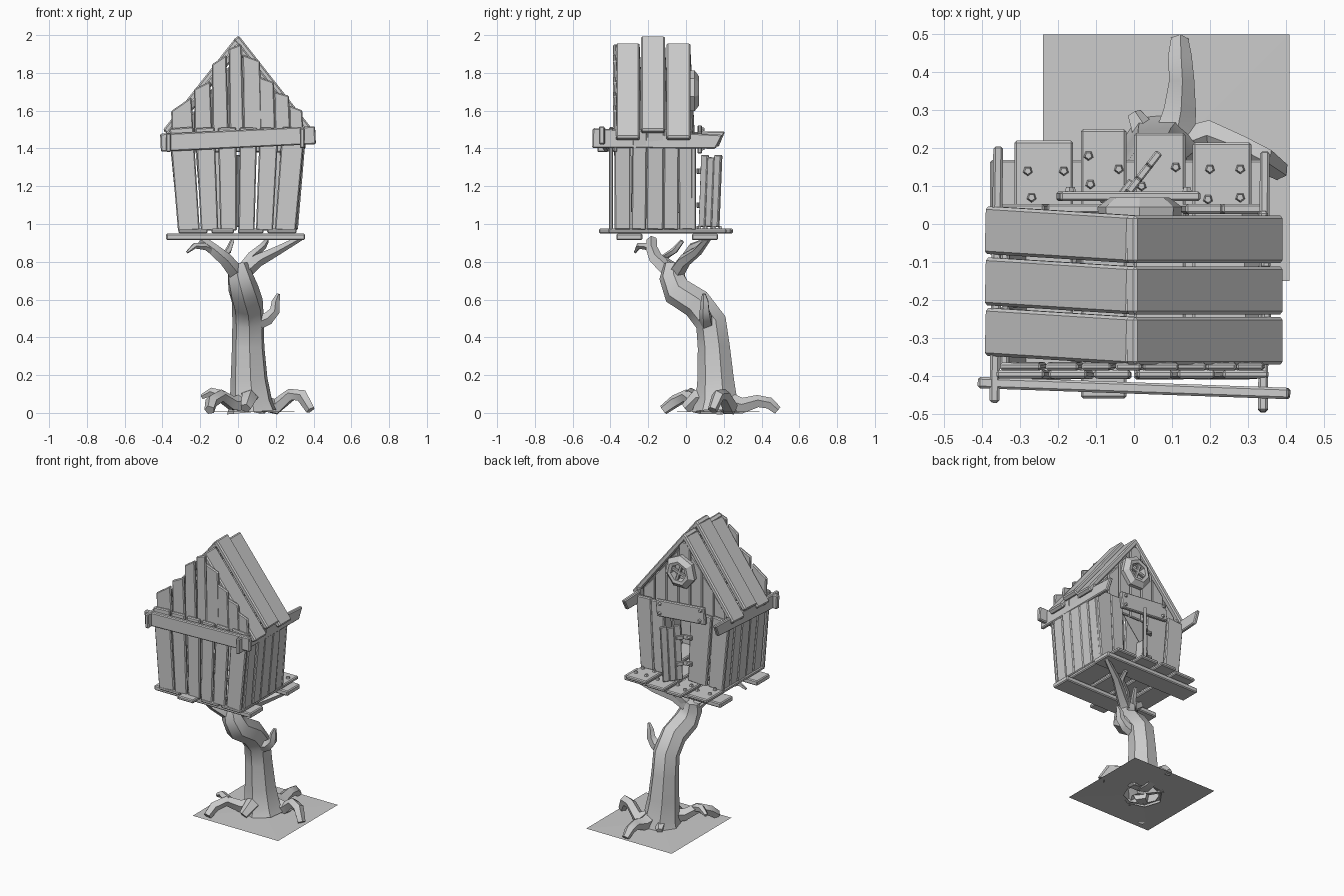
import bpy, bmesh, math, random
from mathutils import Vector as V

random.seed(4)


def finish(name, bm, bevel=0.0, smooth=None):
    bmesh.ops.recalc_face_normals(bm, faces=bm.faces[:])
    me = bpy.data.meshes.new(name)
    bm.to_mesh(me)
    bm.free()
    ob = bpy.data.objects.new(name, me)
    bpy.context.collection.objects.link(ob)
    if smooth:
        for p in me.polygons:
            p.use_smooth = True
        me.set_sharp_from_angle(angle=math.radians(smooth))
    if bevel:
        m = ob.modifiers.new("bevel", 'BEVEL')
        m.width, m.segments = bevel, 1
    return ob


def plank(name, a, b, w, t, side, w2=None, slant=0.0, bevel=0.006):
    """Board from a to b, width along side; slant skews the far end."""
    a, b, side = V(a), V(b), V(side)
    d = (b - a).normalized()
    side = (side - d * side.dot(d)).normalized()
    n = d.cross(side)
    bm = bmesh.new()
    rings = []
    for c, ww, sl in ((a, w, 0), (b, w2 or w, slant)):
        rings.append([bm.verts.new(c + side * ww / 2 * s + n * t / 2 * k + d * sl * s)
                      for s, k in ((-1, -1), (1, -1), (1, 1), (-1, 1))])
    for r in rings:
        bm.faces.new(r)
    for i in range(4):
        j = (i + 1) % 4
        bm.faces.new((rings[0][i], rings[0][j], rings[1][j], rings[1][i]))
    return finish(name, bm, bevel)


def limb(name, pts, sides=6, cap=True):
    """Tapering tube through (x, y, z, radius) points."""
    bm = bmesh.new()
    P = [V(p[:3]) for p in pts]
    rings, u = [], V((1, 0.3, 0.1))
    for i, c in enumerate(P):
        d = (P[min(i + 1, len(P) - 1)] - P[max(i - 1, 0)]).normalized()
        u = u - d * u.dot(d)
        if u.length < 0.05:
            u = d.orthogonal()
        u.normalize()
        v = d.cross(u)
        rings.append([bm.verts.new(c + (u * math.cos(q) + v * math.sin(q)) * pts[i][3])
                      for q in (2 * math.pi * k / sides for k in range(sides))])
    for r0, r1 in zip(rings, rings[1:]):
        for k in range(sides):
            j = (k + 1) % sides
            bm.faces.new((r0[k], r0[j], r1[j], r1[k]))
    if cap:
        bm.faces.new(rings[0])
    bm.faces.new(rings[-1])
    return finish(name, bm, smooth=45)


def nail(name, loc, axis):
    bm = bmesh.new()
    bmesh.ops.create_cone(bm, cap_ends=True, segments=5, radius1=0.014, radius2=0.009, depth=0.016)
    bm.transform(V(axis).to_track_quat('Z', 'Y').to_matrix().to_4x4())
    bmesh.ops.translate(bm, verts=bm.verts, vec=V(loc))
    return finish(name, bm)


# ground sheet, open under the trunk
bm = bmesh.new()
outer, inner = [], []
for k in range(8):
    c, s = math.cos(k * math.pi / 4), math.sin(k * math.pi / 4)
    m = max(abs(c), abs(s))
    outer.append(bm.verts.new((0.085 + 0.325 * c / m, 0.175 + 0.325 * s / m, 0.004)))
    inner.append(bm.verts.new((0.075 + 0.115 * c, 0.165 + 0.115 * s, 0.008)))
for k in range(8):
    j = (k + 1) % 8
    bm.faces.new((outer[k], outer[j], inner[j], inner[k]))
finish("ground_sheet", bm)

# trunk, stub and branches
limb("trunk", [(0.075, 0.165, 0.004, 0.135), (0.07, 0.165, 0.06, 0.115), (0.06, 0.16, 0.18, 0.1),
               (0.055, 0.15, 0.35, 0.088), (0.055, 0.135, 0.48, 0.086), (0.05, 0.06, 0.58, 0.084),
               (0.03, -0.045, 0.645, 0.082), (0.01, -0.072, 0.72, 0.07), (-0.005, -0.065, 0.785, 0.055)], 7, False)
limb("stub_branch", [(0.09, 0.11, 0.47, 0.04), (0.16, 0.105, 0.5, 0.035), (0.195, 0.1, 0.54, 0.028),
                     (0.2, 0.1, 0.59, 0.022), (0.215, 0.095, 0.63, 0.01)], 5)
branches = [
    [(0.01, -0.06, 0.73, 0.045), (0.1, -0.01, 0.805, 0.036), (0.2, 0.06, 0.855, 0.026), (0.33, 0.12, 0.925, 0.015)],
    [(-0.01, -0.08, 0.74, 0.045), (-0.07, -0.16, 0.815, 0.038), (-0.13, -0.18, 0.865, 0.032), (-0.2, -0.18, 0.915, 0.028)],
    [(-0.09, -0.16, 0.83, 0.025), (-0.17, -0.2, 0.88, 0.02), (-0.23, -0.25, 0.885, 0.016), (-0.27, -0.27, 0.85, 0.007)],
    [(-0.02, -0.07, 0.77, 0.03), (-0.09, -0.12, 0.82, 0.024), (-0.05, -0.06, 0.86, 0.018), (-0.03, -0.02, 0.91, 0.012)],
    [(0.03, -0.04, 0.77, 0.032), (0.07, 0.0, 0.83, 0.025), (0.13, 0.03, 0.88, 0.02), (0.15, 0.1, 0.91, 0.014)]]
for i, b in enumerate(branches):
    limb(f"branch_{i}", b, 5)

# roots
roots = [
    [(0.1, 0.2, 0.06, 0.06), (0.12, 0.3, 0.035, 0.045), (0.125, 0.38, 0.06, 0.035), (0.12, 0.44, 0.05, 0.033), (0.12, 0.485, 0.012, 0.024)],
    [(0.1, 0.2, 0.06, 0.05), (0.2, 0.23, 0.03, 0.045), (0.28, 0.2, 0.095, 0.035), (0.34, 0.17, 0.09, 0.035), (0.385, 0.14, 0.015, 0.026)],
    [(0.05, 0.12, 0.05, 0.055), (-0.03, 0.06, 0.05, 0.04), (-0.09, 0.0, 0.09, 0.034), (-0.14, -0.06, 0.06, 0.035), (-0.15, -0.12, 0.015, 0.028)],
    [(-0.08, 0.01, 0.09, 0.03), (-0.14, 0.03, 0.11, 0.024), (-0.19, 0.05, 0.085, 0.014)],
    [(0.06, 0.14, 0.08, 0.06), (0.06, 0.06, 0.08, 0.045), (0.04, 0.0, 0.025, 0.03)],
    [(0.05, 0.2, 0.05, 0.05), (0.0, 0.29, 0.018, 0.02)]]
for i, r in enumerate(roots):
    limb(f"root_{i}", r, 5)

# floor boards, cross beams underneath, porch nails
X, Y, Z = (1, 0, 0), (0, 1, 0), (0, 0, 1)
for x, w, y0, y1 in ((-0.238, 0.155, -0.41, 0.22), (-0.08, 0.12, -0.46, 0.25),
                     (0.068, 0.135, -0.41, 0.24), (0.232, 0.155, -0.41, 0.215)):
    plank("floor_board", (x, y0, 0.963), (x, y1, 0.963), w, 0.024, X)
for y, dy in ((-0.3, 0.0), (0.1, 0.0)):
    plank("cross_beam", (-0.38, y - dy, 0.932), (0.355, y + dy, 0.932), 0.138, 0.034, Y)
for x, y in ((-0.28, 0.14), (-0.185, 0.14), (-0.27, 0.07), (-0.12, 0.18), (-0.04, 0.145), (-0.115, 0.105),
             (0.11, 0.15), (0.2, 0.145), (0.28, 0.145), (0.28, 0.07), (0.195, 0.065), (0.02, 0.1)):
    nail("porch_nail", (x, y, 0.981), Z)

# front wall: fanned lower planks, stepped gable planks
for x0, x1, w in ((-0.26, -0.3, 0.115), (-0.15, -0.175, 0.092), (-0.05, -0.058, 0.088),
                  (0.045, 0.055, 0.085), (0.14, 0.165, 0.09), (0.25, 0.295, 0.11)):
    plank("front_wall_plank", (x0, -0.398, 0.965), (x1, -0.396, 1.51), w, 0.022, X, w * 1.1)
for x, w, z, s in ((-0.3, 0.12, 1.635, 0.035), (-0.19, 0.095, 1.735, 0.02), (-0.1, 0.085, 1.87, 0.025),
                   (-0.015, 0.075, 1.94, 0.012), (0.07, 0.1, 1.88, -0.018), (0.15, 0.085, 1.765, -0.015),
                   (0.23, 0.085, 1.69, -0.012), (0.305, 0.075, 1.615, -0.015)):
    plank("front_gable_plank", (x + 0.01, -0.374, 1.38), (x, -0.376, z), w, 0.02, X, w * 0.92, s)

# side walls, leaning outward
for sx in (-1, 1):
    for y, w in ((-0.335, 0.085), (-0.25, 0.078), (-0.165, 0.09), (-0.08, 0.08), (0.0, 0.075)):
        j = random.uniform(-0.006, 0.006)
        plank("side_wall_plank", (sx * (0.3 + j), y, 0.97), (sx * (0.345 + j), y + j, 1.5), w, 0.024, Y)

# back wall, leaving the doorway open, and back gable
for x0, x1, w in ((-0.26, -0.3, 0.11), (-0.12, -0.15, 0.14), (0.165, 0.185, 0.085), (0.26, 0.29, 0.1)):
    plank("back_wall_plank", (x0, 0.04, 0.97), (x1, 0.04, 1.46), w, 0.026, X, w * 1.15)
for i in range(7):
    x = -0.27 + 0.09 * i
    s = 0.05 * (-1 if x > 0.01 else 1 if x < -0.01 else 0)
    plank("back_gable_plank", (x, 0.008, 1.38), (x, 0.008, 1.9 - 1.28 * abs(x)), 0.088, 0.022, X, None, s)

# lintel over the door with bolts
plank("door_lintel", (-0.2, 0.073, 1.465), (0.17, 0.073, 1.43), 0.115, 0.026, Z)
for x, z in ((-0.17, 1.5), (-0.165, 1.43), (0.14, 1.465), (0.14, 1.4)):
    nail("lintel_bolt", (x, 0.09, z), Y)

# door standing ajar: three boards and two hinges
hd = V((0.085, 0.11, 0)).normalized()
for k in range(3):
    c = V((-0.025, 0.07, 0)) + hd * (0.022 + 0.044 * k)
    plank("door_board", c + V((0, 0, 0.985)), c + hd * 0.018 + V((0, 0, 1.365 - 0.012 * (k % 2))),
          0.042, 0.02, hd, 0.045, bevel=0.004)
for z in (1.1, 1.28):
    plank("hinge_plate", (-0.09, 0.062, z), (-0.02, 0.072, z), 0.03, 0.014, Z, bevel=0.003)
    nail("hinge_bolt", (-0.07, 0.074, z), Y)
    c = V((-0.035, 0.08, z))
    plank("hinge_strap", c, c + hd * 0.045, 0.028, 0.014, Z, bevel=0.003)

# round window: seven-sided frame, pane and crossed bars
bm = bmesh.new()
N, wc = 7, V((0.015, 0, 1.7))
loops = [[bm.verts.new(wc + V((r * math.sin(2 * math.pi * k / N), y, r * math.cos(2 * math.pi * k / N))))
          for k in range(N)] for r, y in ((0.112, 0.015), (0.114, 0.045), (0.08, 0.07), (0.058, 0.066), (0.056, 0.015))]
for i in range(5):
    a, b = loops[i], loops[(i + 1) % 5]
    for k in range(N):
        j = (k + 1) % N
        bm.faces.new((a[k], a[j], b[j], b[k]))
bm.faces.new([bm.verts.new(v.co + V((0, 0.01, 0))) for v in loops[4]])
finish("window_frame", bm)
for d in (V((0.06, 0, 0.02)), V((-0.02, 0, 0.06))):
    c = wc + V((0, 0.05, 0))
    plank("window_bar", c - d, c + d, 0.02, 0.018, d.cross(V(Y)), bevel=0.003)

# eave rails
plank("front_rail", (-0.41, -0.418, 1.43), (0.41, -0.447, 1.47), 0.095, 0.03, Z)
plank("right_rail", (0.34, -0.495, 1.455), (0.345, 0.175, 1.435), 0.105, 0.026, Z, 0.075, 0.018)
plank("left_rail", (-0.368, -0.47, 1.43), (-0.358, 0.19, 1.45), 0.1, 0.026, Z, 0.08, 0.018)

# roof boards
t = 0.036
for y, dz in ((-0.308, -0.034), (-0.175, 0.003), (-0.04, -0.034)):
    for sx in (1, -1):
        n = V((sx * 0.79, 0, 0.615)) * (t / 2)
        x0 = 0.004 if sx > 0 else -0.016
        skew = 0.0 if sx > 0 else 0.024
        top = V((x0, y, 2.0 + dz - 1.28 * abs(x0))) - n
        end = V((sx * 0.397, y + skew, 1.495 + dz)) - n
        plank("roof_board", top, end, 0.126, t, Y, bevel=0.008)
